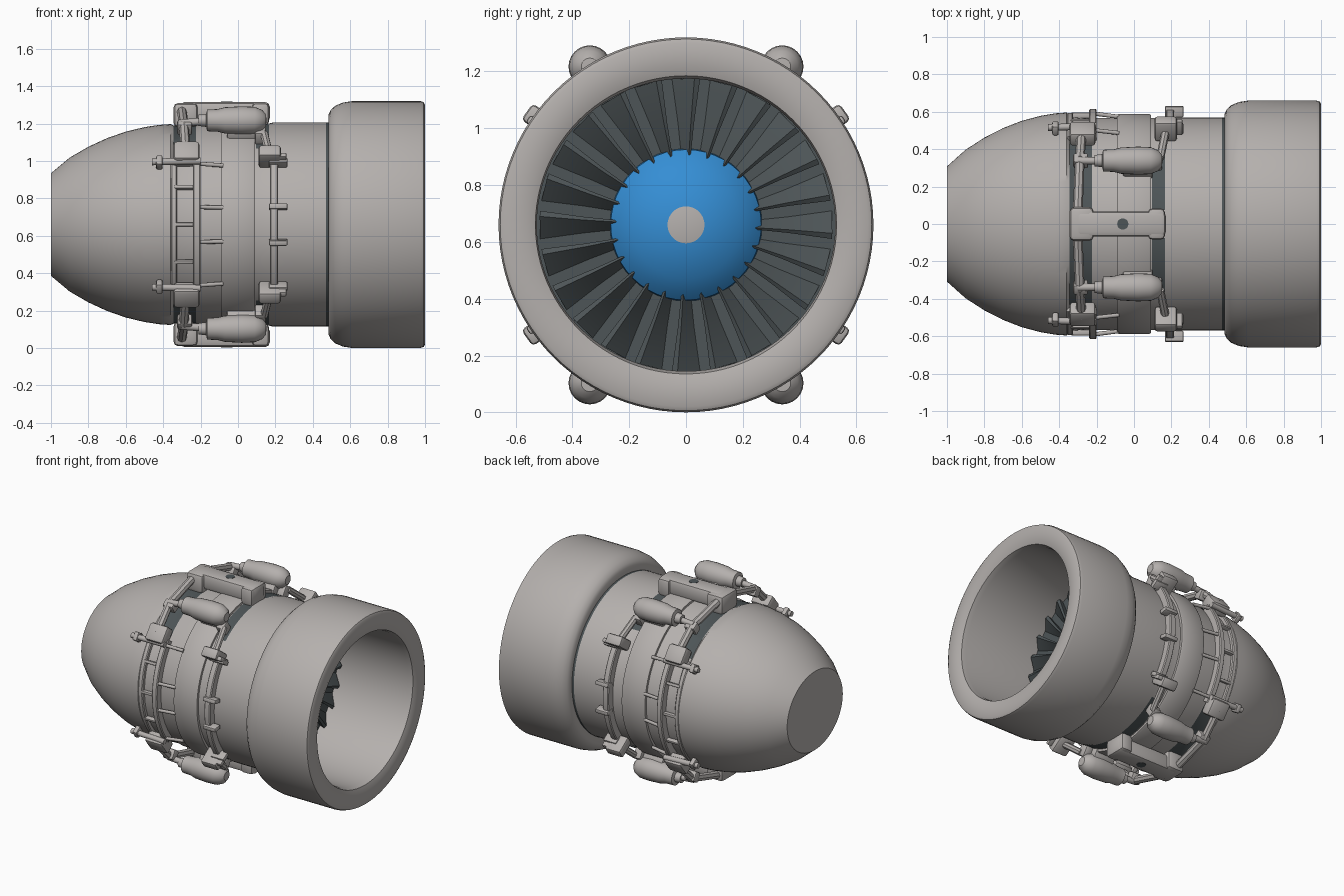
import bpy, bmesh, math
from mathutils import Vector, Matrix

if "Cube" in bpy.data.objects:
    bpy.data.objects.remove(bpy.data.objects["Cube"])

AXIS = 0.66  # height of the engine centre line


def mat(name, col):
    m = bpy.data.materials.new(name)
    m.diffuse_color = (*col, 1)
    m.use_nodes = True
    m.node_tree.nodes["Principled BSDF"].inputs["Base Color"].default_value = m.diffuse_color
    return m


GREY = mat("warm_grey_metal", (0.46, 0.435, 0.42))
DARK = mat("dark_slate", (0.075, 0.09, 0.095))
BLUE = mat("spinner_blue", (0.035, 0.27, 0.66))


def finish(name, bm, mats, angle=35):
    bmesh.ops.recalc_face_normals(bm, faces=bm.faces[:])
    me = bpy.data.meshes.new(name)
    bm.to_mesh(me)
    bm.free()
    for m in mats:
        me.materials.append(m)
    me.shade_smooth()
    me.set_sharp_from_angle(angle=math.radians(angle))
    ob = bpy.data.objects.new(name, me)
    bpy.context.collection.objects.link(ob)
    return ob


def radial(x, a, r):
    """Point at angle a (degrees from straight up, towards +y) and radius r."""
    t = math.radians(a)
    return Vector((x, r * math.sin(t), AXIS + r * math.cos(t)))


def lathe(name, prof, mats, segs=96, a0=0, a1=360, closed=False, rule=None, centre=None):
    """Turn (x, radius, y stretch) points around the engine axis."""
    bm = bmesh.new()
    full = a1 - a0 >= 360
    n = segs if full else segs + 1
    rings = []
    for i in range(n):
        a = a0 + (a1 - a0) * i / segs
        ring = []
        for x, r, s in prof:
            p = radial(x, a, r)
            p.y *= s
            if centre:
                p += centre
            ring.append(bm.verts.new(p))
        rings.append(ring)
    m = len(prof)
    for i in range(segs):
        A, B = rings[i], rings[(i + 1) % n]
        for j in range(m if closed else m - 1):
            k = (j + 1) % m
            bm.faces.new((A[j], A[k], B[k], B[j]))
    if not full:
        bm.faces.new(rings[0])
        bm.faces.new(rings[-1])
    bmesh.ops.remove_doubles(bm, verts=bm.verts[:], dist=1e-5)
    if rule:
        for f in bm.faces:
            f.material_index = rule(f.calc_center_median())
    return finish(name, bm, mats)


def box(name, x, a, r, size, material=GREY, bevel=0.012):
    """Bevelled block on the casing; size = (along x, around, outward)."""
    bm = bmesh.new()
    bmesh.ops.create_cube(bm, size=1)
    bmesh.ops.scale(bm, vec=size, verts=bm.verts[:])
    bmesh.ops.bevel(bm, geom=bm.edges[:], offset=bevel, segments=2, affect='EDGES', profile=0.5)
    bmesh.ops.transform(bm, verts=bm.verts[:], matrix=Matrix.Translation(radial(x, a, r))
                        @ Matrix.Rotation(-math.radians(a), 4, 'X'))
    return finish(name, bm, [material])


def rod(name, p, q, r, material=GREY, segs=12):
    d = q - p
    bm = bmesh.new()
    bmesh.ops.create_cone(bm, cap_ends=True, segments=segs, radius1=r, radius2=r, depth=d.length)
    bmesh.ops.transform(bm, verts=bm.verts[:], matrix=Matrix.Translation((p + q) / 2)
                        @ d.to_track_quat('Z', 'Y').to_matrix().to_4x4())
    return finish(name, bm, [material])


# Main casing: tapered tail and waist, dark recesses near top and bottom
def casing_rule(c):
    a = math.degrees(math.atan2(abs(c.y), abs(c.z - AXIS)))
    if 0.468 < c.x < 0.5:
        return 1
    if 0.09 < c.x < 0.17 and 8 < a < 44:
        return 1
    if -0.35 < c.x < -0.22 and 6 < a < 50:
        return 1
    return 0


lathe("main_casing", [
    (-1, 0, 1), (-1, 0.275, 1.12), (-0.985, 0.287, 1.12), (-0.9, 0.358, 1.11), (-0.8, 0.416, 1.11),
    (-0.7, 0.462, 1.11), (-0.6, 0.497, 1.11), (-0.5, 0.521, 1.11), (-0.42, 0.533, 1.11),
    (-0.36, 0.537, 1.11), (-0.345, 0.53, 1.08), (-0.225, 0.53, 1.06), (-0.2, 0.54, 1.05),
    (0.095, 0.54, 1.05), (0.165, 0.54, 1.05), (0.19, 0.546, 1.045), (0.47, 0.546, 1.045),
    (0.495, 0.546, 1.045)], [GREY, DARK], rule=casing_rule)

# Intake cowl with rounded rear shoulder and deep bore
lathe("intake_cowl", [
    (0.485, 0.53, 1), (0.485, 0.59, 1), (0.495, 0.612, 1), (0.52, 0.635, 1), (0.56, 0.652, 1),
    (0.61, 0.66, 1), (0.975, 0.66, 1), (0.993, 0.654, 1), (1.0, 0.64, 1), (0.997, 0.56, 1),
    (0.985, 0.525, 1.01), (0.95, 0.515, 1.02), (0.4, 0.515, 1.02)], [GREY])

# Dark fan back wall, hub and twisted blades
lathe("fan_back_wall", [(0.4, 0, 1), (0.4, 0.525, 1.02)], [DARK])
bm = bmesh.new()
BLADES = 24
for i in range(BLADES):
    a = 360 * i / BLADES
    rows = []
    for r, w, x0, x1 in ((0.2, 3.5, 0.402, 0.45), (0.36, 4.5, 0.402, 0.45), (0.516, 5.5, 0.402, 0.445)):
        rows.append([bm.verts.new(radial(x, a + da, r)) for x, da in
                     ((x0, -w), (x1, w * 0.6), (x1 - 0.008, w), (x0, w * 0.8))])
    for A, B in zip(rows, rows[1:]):
        for j in range(4):
            k = (j + 1) % 4
            bm.faces.new((A[j], A[k], B[k], B[j]))
    bm.faces.new(rows[0])
    bm.faces.new(rows[-1])
finish("fan_blades", bm, [DARK], 25)

# Blue spinner with pale flat tip
lathe("spinner", [(0.4, 0.268, 1), (0.43, 0.265, 1), (0.46, 0.235, 1), (0.49, 0.19, 1), (0.515, 0.135, 1),
                  (0.535, 0.065, 1), (0.537, 0, 1)], [BLUE, GREY], segs=48,
      rule=lambda c: 1 if c.x > 0.5355 else 0)

# Full-width middle band
lathe("middle_band", [(-0.09, 0.53, 1.05), (-0.09, 0.556, 1.05), (-0.08, 0.56, 1.05), (0.08, 0.56, 1.05),
                      (0.09, 0.556, 1.05), (0.09, 0.53, 1.05)], [GREY])

# Raised side rings, left and right
for side, start in (("right", 52), ("left", 232)):
    for label, x0, x1, r in (("rear", -0.36, -0.325, 0.56), ("actuator", -0.24, -0.2, 0.58),
                             ("front", 0.17, 0.215, 0.585)):
        s = 1.05
        lathe(f"{label}_ring_{side}", [(x0, 0.52, s), (x0, r, s), (x0 + 0.006, r + 0.006, s),
              (x1 - 0.006, r + 0.006, s), (x1, r, s), (x1, 0.52, s)], [GREY], segs=28,
              a0=start, a1=start + 76, closed=True)
    # Cross links and clips along the rings
    mid = start + 38
    for da in (-33, -9, 9, 33):
        a = mid + da
        rod(f"ring_link_{side}", radial(-0.23, a, 0.60), radial(-0.08, a, 0.58), 0.011)
        box(f"front_clip_{side}", 0.215, a, 0.608, (0.10, 0.03, 0.06), bevel=0.008)
    for da in (-20, 0, 20):
        box(f"ring_lug_{side}", -0.28, mid + da, 0.58, (0.12, 0.02, 0.03), bevel=0.006)

# Top and bottom spine beams
for label, a in (("top", 0), ("bottom", 180)):
    box(f"spine_beam_{label}", -0.07, a, 0.60, (0.48, 0.135, 0.11), bevel=0.025)
    box(f"spine_rear_foot_{label}", -0.28, a, 0.585, (0.13, 0.18, 0.13), bevel=0.025)
    box(f"spine_front_foot_{label}", 0.12, a, 0.59, (0.09, 0.165, 0.12), bevel=0.02)
    rod(f"spine_port_{label}", radial(-0.06, a, 0.64), radial(-0.06, a, 0.657), 0.03, DARK, 20)

# Four repeated corner assemblies
POD = [(-0.21, 0), (-0.21, 0.03), (-0.17, 0.035), (-0.165, 0.058), (-0.11, 0.06), (-0.07, 0.07),
       (0.02, 0.075), (0.09, 0.072), (0.13, 0.055), (0.15, 0.03), (0.152, 0)]
for n, base in enumerate((1, -1, 179, -179)):
    sgn = 1 if n in (0, 3) else -1
    flip = 0 if n < 2 else 180

    def A(deg):
        return sgn * deg if flip == 0 else 180 - sgn * deg

    c = radial(0, A(31.3), 0.652) - Vector((0, 0, AXIS))
    lathe(f"gearbox_pod_{n + 1}", [(x, r, 1) for x, r in POD], [GREY], segs=24, centre=c)
    box(f"pod_saddle_{n + 1}", 0.02, A(31.3), 0.57, (0.16, 0.09, 0.08))
    box(f"pod_front_foot_{n + 1}", 0.12, A(35), 0.58, (0.06, 0.07, 0.08))
    # Linkage beams from spine to side rings
    p, q, s = radial(-0.30, A(8), 0.61), radial(-0.29, A(33), 0.635), radial(-0.28, A(52), 0.63)
    rod(f"linkage_inner_{n + 1}", p, q, 0.026, segs=8)
    rod(f"linkage_outer_{n + 1}", q, s, 0.026, segs=8)
    rod(f"pod_shaft_{n + 1}", radial(-0.3, A(32), 0.64), radial(-0.15, A(31.3), 0.65), 0.02)
    box(f"linkage_joint_{n + 1}", -0.285, A(33), 0.62, (0.08, 0.06, 0.07))
    # Corner bracket and rear actuator
    box(f"corner_bracket_{n + 1}", -0.275, A(52), 0.612, (0.14, 0.12, 0.085), bevel=0.018)
    rod(f"rear_actuator_{n + 1}", radial(-0.46, A(57), 0.615), radial(-0.2, A(57), 0.625), 0.018)
    box(f"actuator_head_{n + 1}", -0.42, A(57), 0.61, (0.035, 0.06, 0.06), bevel=0.01)
    # Front corner clip and its strut
    box(f"corner_clip_{n + 1}", 0.17, A(54.5), 0.625, (0.12, 0.07, 0.125), bevel=0.015)
    rod(f"front_strut_{n + 1}", radial(0.14, A(36), 0.6), radial(0.17, A(54), 0.62), 0.022, segs=8)
    box(f"corner_clip_tab_{n + 1}", 0.235, A(56), 0.625, (0.05, 0.03, 0.09), bevel=0.008)
